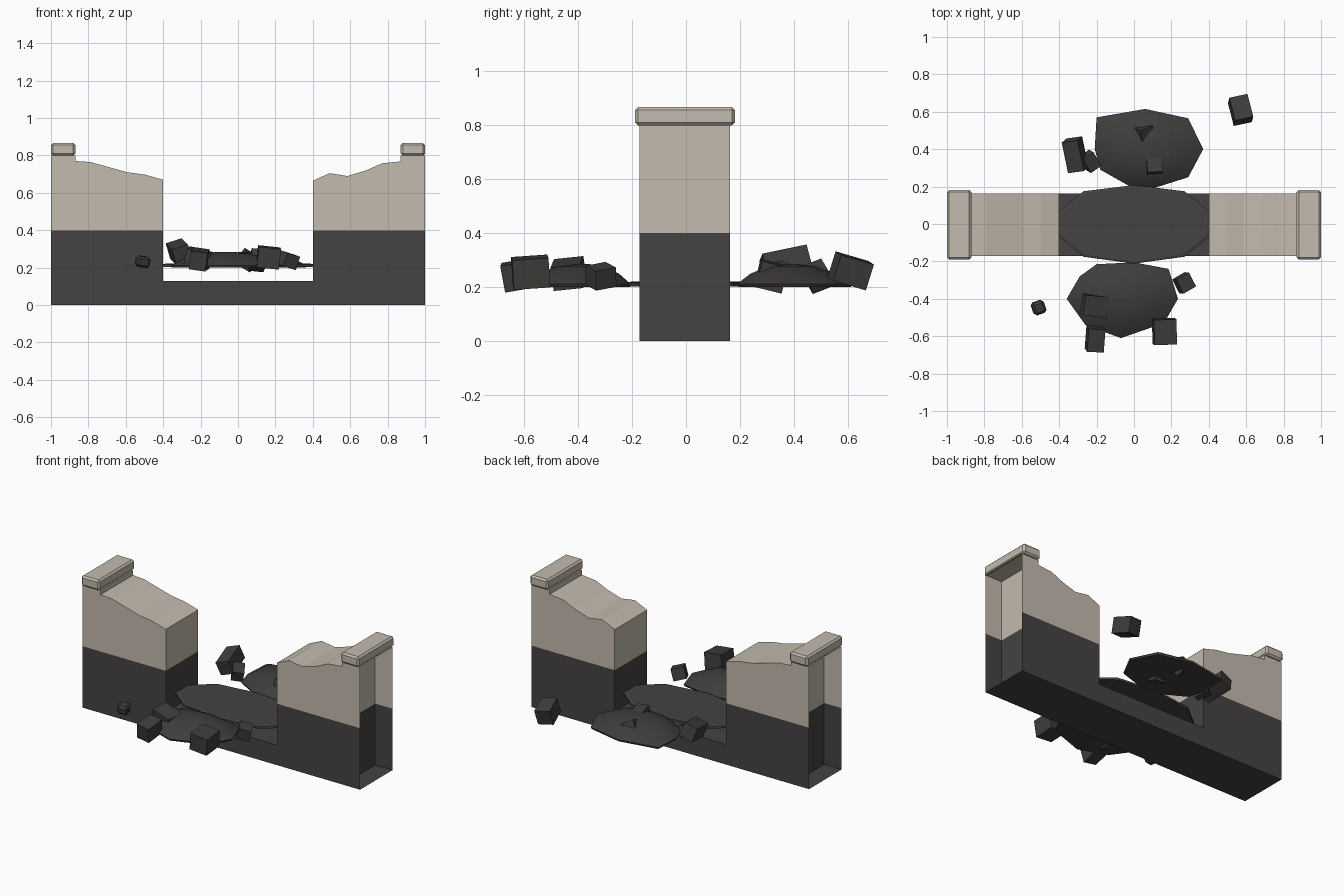
import bpy, bmesh, math
from mathutils import Euler, Matrix, Vector

if "Cube" in bpy.data.objects:
    bpy.data.objects.remove(bpy.data.objects["Cube"])


def mat(name, c):
    m = bpy.data.materials.new(name)
    m.diffuse_color = (*c, 1)
    m.use_nodes = True
    m.node_tree.nodes["Principled BSDF"].inputs["Base Color"].default_value = m.diffuse_color
    return m


TAN = mat("tan plaster", (0.55, 0.495, 0.425))
DARK = mat("dark stone", (0.060, 0.054, 0.054))
RUBBLE = mat("dark rubble", (0.050, 0.045, 0.045))


def finish(name, bm, mats, smooth=None):
    me = bpy.data.meshes.new(name)
    bm.to_mesh(me)
    bm.free()
    for m in mats:
        me.materials.append(m)
    ob = bpy.data.objects.new(name, me)
    bpy.context.collection.objects.link(ob)
    if smooth:
        bpy.ops.object.select_all(action='DESELECT')
        ob.select_set(True)
        bpy.context.view_layer.objects.active = ob
        bpy.ops.object.shade_smooth_by_angle(angle=math.radians(smooth))
    return ob


# Broken wall: one outline extruded in depth, open at both ends
Y0, Y1 = -0.172, 0.162
left = [(-0.87, 0.80), (-0.87, 0.77), (-0.79, 0.765), (-0.7, 0.74),
        (-0.59, 0.71), (-0.5, 0.698), (-0.4, 0.67)]
right = [(0.4, 0.665), (0.49, 0.705), (0.585, 0.69), (0.685, 0.72),
         (0.77, 0.758), (0.87, 0.768), (0.87, 0.80)]
outline = [(1, 0), (1, 0.8)] + right[::-1] + [(0.4, 0.13), (-0.4, 0.13)] \
    + left[::-1] + [(-1, 0.8), (-1, 0)]
bm = bmesh.new()
f = [bm.verts.new((x, Y0, z)) for x, z in outline]
b = [bm.verts.new((x, Y1, z)) for x, z in outline]
bm.faces.new(f[::-1])
bm.faces.new(b)
n = len(f)
for i in range(n):
    j = (i + 1) % n
    if abs(outline[i][0]) == 1 and outline[i][0] == outline[j][0]:
        continue  # open end
    bm.faces.new((f[i], f[j], b[j], b[i]))
bm.normal_update()
# Recessed end panels
for s in (-1, 1):
    q = [(Y0, 0), (Y1, 0), (Y1, 0.8), (Y0, 0.8)]
    bm.faces.new([bm.verts.new((s * 0.875, y, z)) for y, z in q[::s]])
# Dark lower band below z = 0.4
bmesh.ops.bisect_plane(bm, geom=bm.verts[:] + bm.edges[:] + bm.faces[:],
                       plane_co=(0, 0, 0.4), plane_no=(0, 0, 1))
bmesh.ops.triangulate(bm, faces=[p for p in bm.faces if len(p.verts) > 4])
for p in bm.faces:
    p.material_index = 1 if p.calc_center_median().z < 0.4 else 0
finish("broken_wall", bm, [TAN, DARK])


# Box with rotation and optional bevel
def box(name, loc, size, rot, m, bevel=0):
    bm = bmesh.new()
    bmesh.ops.create_cube(bm, size=1)
    bmesh.ops.scale(bm, vec=size, verts=bm.verts)
    if bevel:
        bmesh.ops.bevel(bm, geom=bm.edges[:], offset=bevel, segments=1,
                        affect='EDGES')
    r = Euler([math.radians(a) for a in rot]).to_matrix().to_4x4()
    bmesh.ops.transform(bm, matrix=Matrix.Translation(Vector(loc)) @ r,
                        verts=bm.verts)
    return finish(name, bm, [m])


# Pillar cap stones
for side, s in (("left", -1), ("right", 1)):
    box(side + "_cap", (s * 0.935, -0.004, 0.8325), (0.13, 0.37, 0.067),
        (0, 0, 0), TAN, 0.011)


# Rubble mounds: rim outline with shrinking, rising rings
def mound(name, rim, rings, m, smooth=None):
    cx = sum(p[0] for p in rim) / len(rim)
    cy = sum(p[1] for p in rim) / len(rim)
    bm = bmesh.new()
    rows = [[bm.verts.new((cx + (x - cx) * k, cy + (y - cy) * k, z))
             for x, y in rim] for k, z in rings]
    n = len(rim)
    bm.faces.new(rows[0][::-1])
    for a, c in zip(rows, rows[1:]):
        for i in range(n):
            j = (i + 1) % n
            bm.faces.new((a[i], a[j], c[j], c[i]))
    bm.faces.new(rows[-1])
    bmesh.ops.recalc_face_normals(bm, faces=bm.faces)
    return finish(name, bm, [m], smooth)


dome = [(0.98, 0.2), (1, 0.212), (0.75, 0.25), (0.42, 0.276), (0.12, 0.285)]
mound("back_mound", [(-0.21, 0.4), (-0.18, 0.29), (-0.02, 0.2), (0.1, 0.19),
                     (0.29, 0.25), (0.37, 0.4), (0.29, 0.565), (0.06, 0.615),
                     (-0.2, 0.57)], dome, RUBBLE, 50)
mound("front_mound", [(-0.36, -0.4), (-0.26, -0.54), (-0.07, -0.61),
                      (0.16, -0.53), (0.235, -0.4), (0.185, -0.24),
                      (0, -0.205), (-0.2, -0.215), (-0.29, -0.28)],
      dome, RUBBLE, 50)
# Flat debris slab in the gap
mound("middle_slab", [(-0.41, -0.06), (-0.27, -0.175), (0, -0.212),
                      (0.27, -0.175), (0.41, -0.06), (0.41, 0.06),
                      (0.27, 0.175), (0, 0.208), (-0.27, 0.175),
                      (-0.41, 0.06)], [(1, 0.203), (1, 0.217), (0.95, 0.221)],
      DARK)

# Loose blocks: location, size, rotation
blocks = [
    ((0.57, 0.61, 0.26), (0.10, 0.13, 0.10), (-16, 8, 12)),
    ((-0.315, 0.37, 0.285), (0.09, 0.17, 0.09), (12, -18, 8)),
    ((-0.235, 0.335, 0.245), (0.07, 0.09, 0.07), (20, 10, 35)),
    ((0.05, 0.485, 0.24), (0.08, 0.08, 0.08), (25, 30, 20)),
    ((0.105, 0.315, 0.24), (0.08, 0.10, 0.10), (-14, 6, 4)),
    ((0.163, -0.575, 0.255), (0.12, 0.135, 0.11), (4, 6, 2)),
    ((-0.208, -0.615, 0.245), (0.09, 0.125, 0.10), (10, 8, -3)),
    ((-0.212, -0.435, 0.25), (0.13, 0.11, 0.09), (6, 14, -6)),
    ((0.268, -0.315, 0.24), (0.08, 0.085, 0.075), (10, 15, 30)),
]
for i, (loc, size, rot) in enumerate(blocks):
    box(f"rubble_block_{i + 1}", loc, size, rot, RUBBLE)
box("small_pebble", (-0.51, -0.447, 0.232), (0.07, 0.07, 0.058),
    (8, 6, 20), RUBBLE, 0.013)
